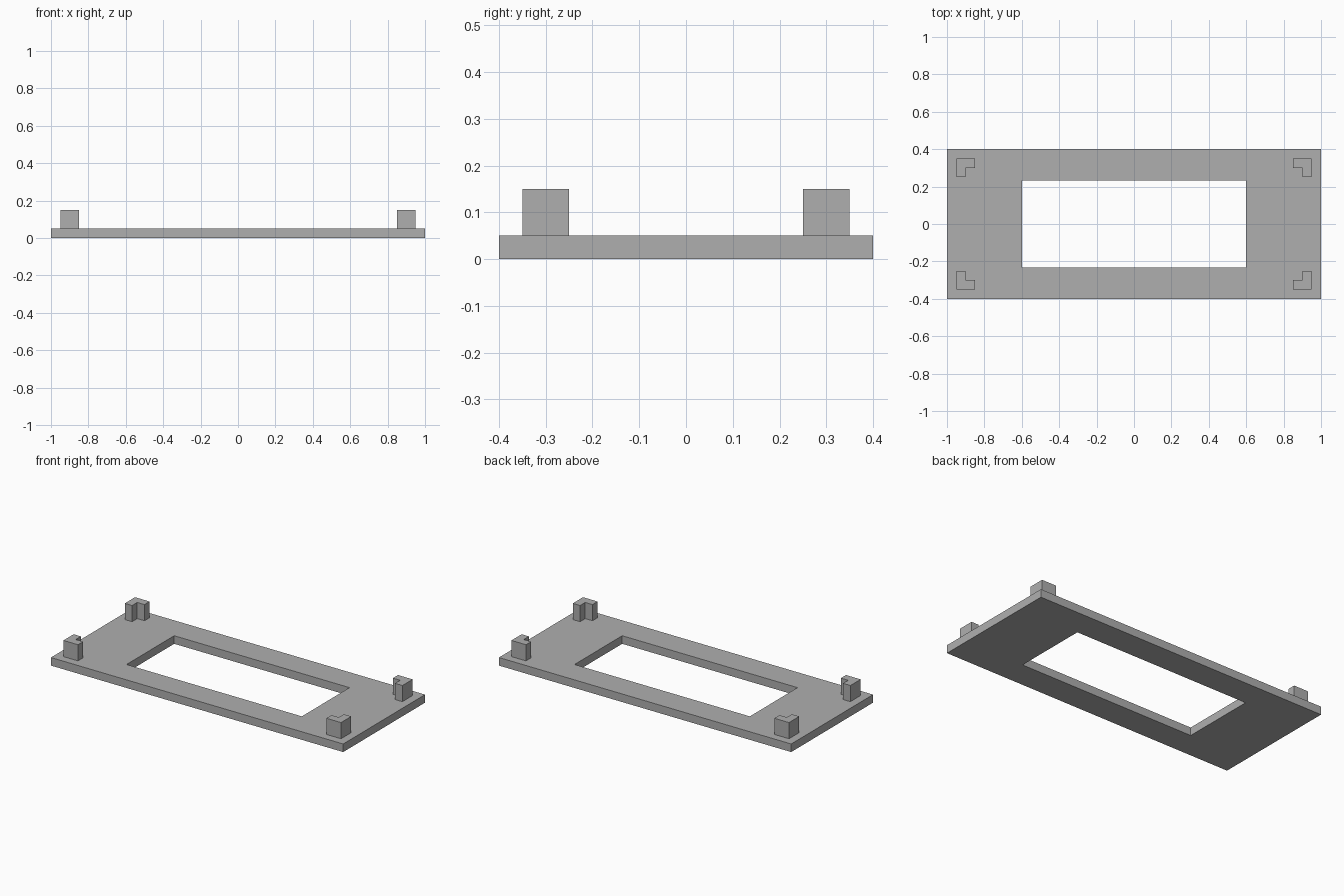
import bpy
import bmesh

cube = bpy.data.objects.get("Cube")
if cube:
    bpy.data.objects.remove(cube, do_unlink=True)

grey = bpy.data.materials.new("plain_grey")
grey.use_nodes = True
colour = (0.43, 0.43, 0.43, 1)
grey.diffuse_color = colour
grey.node_tree.nodes["Principled BSDF"].inputs["Base Color"].default_value = colour


def extrude_flat(name, points, faces, z, height):
    """Extrude flat faces straight up into a closed solid."""
    bm = bmesh.new()
    verts = [bm.verts.new((x, y, z)) for x, y in points]
    base = [bm.faces.new([verts[i] for i in face]) for face in faces]
    top = bmesh.ops.extrude_face_region(bm, geom=base, use_keep_orig=True)["geom"]
    bmesh.ops.translate(bm, vec=(0, 0, height),
                        verts=[v for v in top if isinstance(v, bmesh.types.BMVert)])
    bmesh.ops.recalc_face_normals(bm, faces=bm.faces)
    mesh = bpy.data.meshes.new(name)
    bm.to_mesh(mesh)
    bm.free()
    mesh.materials.append(grey)
    obj = bpy.data.objects.new(name, mesh)
    bpy.context.collection.objects.link(obj)
    return obj


def rectangle(x, y):
    return [(-x, -y), (x, -y), (x, y), (-x, y)]


# Base plate with a rectangular window
plate_height = 0.05
ring = [(i, (i + 1) % 4, (i + 1) % 4 + 4, i + 4) for i in range(4)]
extrude_flat("base_plate", rectangle(1, 0.4) + rectangle(0.6, 0.233),
             ring, 0, plate_height)

# L-shaped corner posts, open towards the middle of the plate
size, wall = 0.1, 0.05
profile = [(0, 0), (size, 0), (size, wall), (wall, wall), (wall, size), (0, size)]
for sx, side in ((1, "left"), (-1, "right")):
    for sy, end in ((-1, "front"), (1, "back")):
        points = [(sx * (0.95 - x), sy * (0.35 - y)) for x, y in profile]
        extrude_flat(f"corner_post_{end}_{side}", points,
                     [(0, 1, 2, 3), (0, 3, 4, 5)], plate_height, 0.1)
